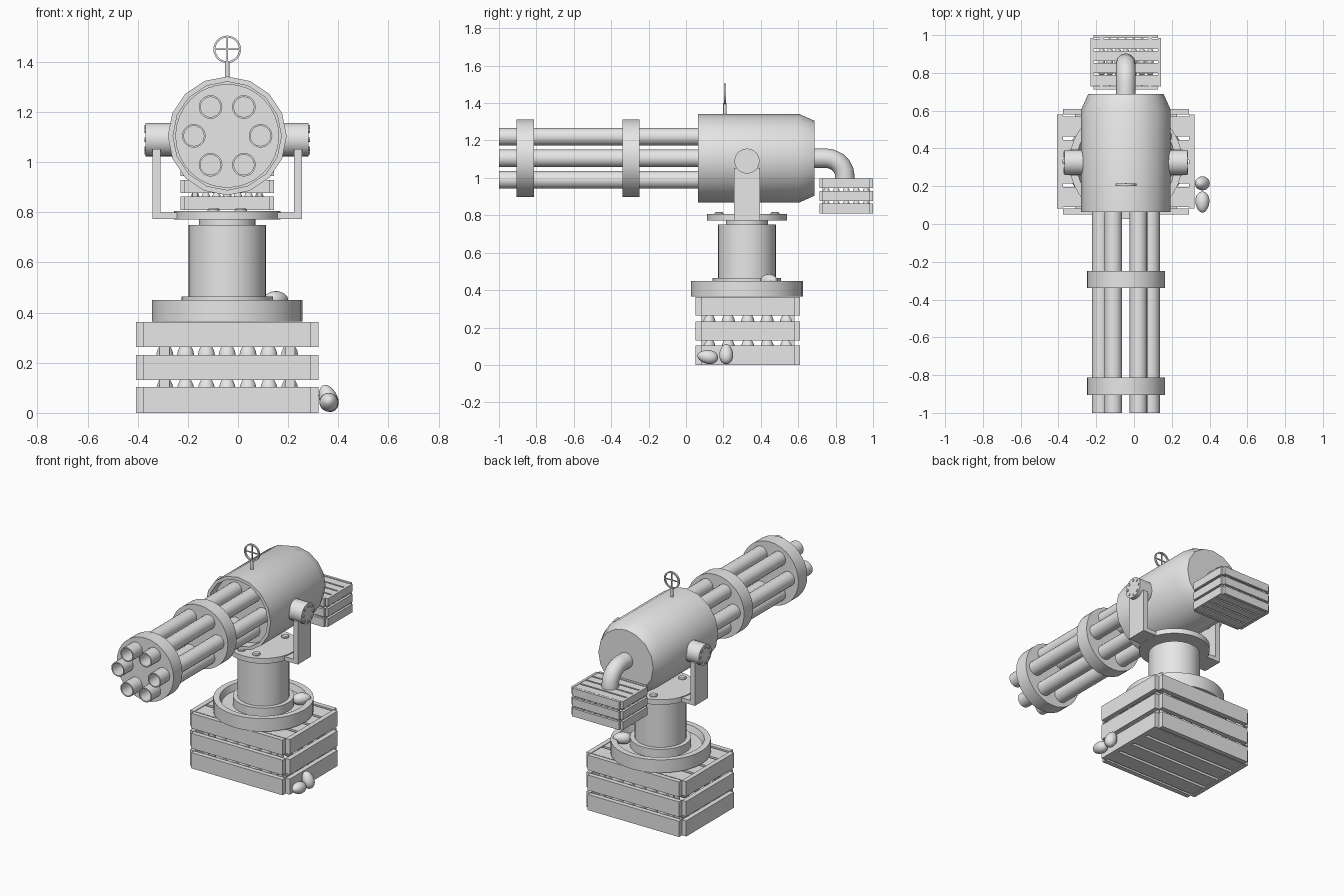
import bpy, bmesh
from math import pi, sin, cos, radians
from mathutils import Matrix, Vector

cube = bpy.data.objects.get("Cube")
if cube:
    bpy.data.objects.remove(cube, do_unlink=True)

grey = bpy.data.materials.new("light_grey")
grey.use_nodes = True
grey.diffuse_color = (0.8, 0.8, 0.8, 1)
grey.node_tree.nodes["Principled BSDF"].inputs["Base Color"].default_value = (0.8, 0.8, 0.8, 1)

CX, CY, AXIS_Z = -0.043, 0.326, 1.105
ALONG_Y = Matrix.Rotation(-pi / 2, 4, 'X')
ALONG_X = Matrix.Rotation(pi / 2, 4, 'Y')


def finish(name, bm, smooth=True, angle=35):
    """Turn a bmesh into a named object with the grey material."""
    bmesh.ops.recalc_face_normals(bm, faces=bm.faces)
    mesh = bpy.data.meshes.new(name)
    bm.to_mesh(mesh)
    bm.free()
    mesh.materials.append(grey)
    ob = bpy.data.objects.new(name, mesh)
    bpy.context.collection.objects.link(ob)
    if smooth:
        bpy.ops.object.select_all(action='DESELECT')
        ob.select_set(True)
        bpy.context.view_layer.objects.active = ob
        bpy.ops.object.shade_smooth_by_angle(angle=radians(angle))
    return ob


def lathe(bm, profile, matrix, sides=32):
    """Spin (radius, height) points about local z; ends are capped."""
    rings = [[bm.verts.new(matrix @ Vector((r * cos(2 * pi * i / sides), r * sin(2 * pi * i / sides), h)))
              for i in range(sides)] for r, h in profile]
    for a, b in zip(rings, rings[1:]):
        for i in range(sides):
            j = (i + 1) % sides
            bm.faces.new((a[i], a[j], b[j], b[i]))
    bm.faces.new(rings[0])
    bm.faces.new(rings[-1])


def turned(name, profile, matrix, sides=32, angle=35):
    bm = bmesh.new()
    lathe(bm, profile, matrix, sides)
    return finish(name, bm, angle=angle)


def box(bm, x0, x1, y0, y1, z0, z1):
    size = Matrix.Diagonal((x1 - x0, y1 - y0, z1 - z0, 1))
    mid = Matrix.Translation(((x0 + x1) / 2, (y0 + y1) / 2, (z0 + z1) / 2))
    bmesh.ops.create_cube(bm, size=1, matrix=mid @ size)


def egg(bm, loc, turn=Matrix(), u=12, v=8):
    """Egg with its blunt end down."""
    new = bmesh.ops.create_uvsphere(bm, u_segments=u, v_segments=v, radius=1)["verts"]
    for p in new:
        taper = 0.037 * (1 - 0.12 * p.co.z)
        p.co = Matrix.Translation(loc) @ turn @ Vector((p.co.x * taper, p.co.y * taper, p.co.z * 0.056))


def crate(name, loc, scale):
    """Slatted crate filled with eggs, standing on loc."""
    place = Matrix.Translation(loc) @ Matrix.Scale(scale, 4)
    hx, hy, t = 0.364, 0.28, 0.031
    bm = bmesh.new()
    for z0, z1 in ((0, 0.103), (0.131, 0.231), (0.263, 0.362)):
        for s in (-1, 1):
            box(bm, t - hx, hx - t, *sorted((s * hy, s * (hy - t))), z0, z1)
            box(bm, *sorted((s * hx, s * (hx - t))), t - hy, hy - t, z0, z1)
    # top and bottom boards
    pitch = 2 * (hy - t) / 4
    for i in range(4):
        y = t - hy + i * pitch
        for z0 in (0.004, 0.333):
            box(bm, t - hx, hx - t, y + 0.01, y + pitch - 0.01, z0, z0 + 0.025)
    # inner posts
    for sx in (-1, 1):
        for sy in (-1, 1):
            box(bm, *sorted((sx * 0.27, sx * 0.23)), *sorted((sy * 0.249, sy * 0.21)), 0.01, 0.35)
    bmesh.ops.transform(bm, matrix=place, verts=bm.verts)
    finish(name, bm, smooth=False)
    # stored eggs
    bm = bmesh.new()
    for z in (0.09, 0.225):
        for i in range(7):
            for j in range(5):
                egg(bm, ((i - 3) * 0.083, (j - 2) * 0.104, z), u=10, v=8)
    bmesh.ops.transform(bm, matrix=place, verts=bm.verts)
    finish(name + "_eggs", bm, angle=60)


crate("base_crate", (CX, 0.33, 0), 1)
crate("rear_crate", (CX, 0.857, 0.81), 0.514)

# Pedestal
stand = Matrix.Translation((CX, CY, 0))
turned("base_ring", [(0.30, 0.365), (0.30, 0.45), (0.262, 0.45), (0.25, 0.41)], stand)
turned("column", [(0.183, 0.40), (0.183, 0.465), (0.155, 0.465), (0.155, 0.75),
                  (0.113, 0.75), (0.113, 0.78)], stand)
turned("turntable", [(0.213, 0.772), (0.213, 0.806)], stand)
bm = bmesh.new()
for sx in (-1, 1):
    for sy in (-1, 1):
        lathe(bm, [(0.024, 0.80), (0.024, 0.812), (0.018, 0.817)],
              Matrix.Translation((CX + sx * 0.054, CY + sy * 0.15, 0)), 12)
finish("turntable_bolts", bm)

# Bracket arms and pivot
bm = bmesh.new()
for s in (-1, 1):
    box(bm, *sorted((CX + s * 0.266, CX + s * 0.299)), CY - 0.069, CY + 0.069, 0.773, 1.053)
    box(bm, *sorted((CX + s * 0.15, CX + s * 0.266)), CY - 0.069, CY + 0.069, 0.773, 0.80)
finish("bracket_arms", bm, smooth=False)
pivot = Matrix.Translation((CX, CY, 1.09)) @ ALONG_X
turned("pivot_pin", [(0.067, -0.325), (0.067, 0.325)], pivot, 24)
bm = bmesh.new()
for s in (-1, 1):
    for i in range(8):
        a = 2 * pi * i / 8
        lathe(bm, [(0.009, s * 0.32), (0.009, s * 0.33)],
              pivot @ Matrix.Translation((0.05 * cos(a), 0.05 * sin(a), 0)), 8)
finish("pivot_bolts", bm)

# Housing with a recessed front
bore = Matrix.Translation((CX, 0, AXIS_Z)) @ ALONG_Y
turned("housing", [(0.216, 0.13), (0.216, 0.063), (0.237, 0.063), (0.237, 0.605), (0.20, 0.688)],
       bore, 16, 28)

# Barrels and their clamps
bm = bmesh.new()
for i in range(6):
    a = 2 * pi * i / 6
    lathe(bm, [(0.04, -0.75), (0.04, -1), (0.047, -1), (0.047, 0.15)],
          bore @ Matrix.Translation((0.133 * cos(a), 0.133 * sin(a), 0)), 20)
finish("barrels", bm)
for name, y in (("front_clamp", -0.905), ("rear_clamp", -0.34)):
    turned(name, [(0.207, y), (0.207, y + 0.092)], bore)

# Feed pipe bending down into the rear crate
path = [Vector((CX, 0.66, AXIS_Z))]
for i in range(6):
    a = pi / 2 * i / 5
    path.append(Vector((CX, 0.75 + 0.1 * sin(a), AXIS_Z - 0.1 + 0.1 * cos(a))))
path.append(Vector((CX, 0.85, 0.96)))
curve = bpy.data.curves.new("feed_pipe", 'CURVE')
curve.dimensions = '3D'
curve.bevel_depth = 0.052
curve.bevel_resolution = 4
curve.use_fill_caps = True
spline = curve.splines.new('POLY')
spline.points.add(len(path) - 1)
for p, co in zip(spline.points, path):
    p.co = (*co, 1)
curve.materials.append(grey)
pipe = bpy.data.objects.new("feed_pipe", curve)
bpy.context.collection.objects.link(pipe)

# Ring sight
SY, SZ, R = 0.208, 1.45, 0.051
sight = Matrix.Translation((CX, SY, SZ)) @ ALONG_Y
turned("sight_post", [(0.009, 1.32), (0.009, 1.40)], Matrix.Translation((CX, SY, 0)), 12)
bm = bmesh.new()
lathe(bm, [(R + 0.004, -0.006), (R + 0.004, 0.006), (R - 0.004, 0.006), (R - 0.004, -0.006),
           (R + 0.004, -0.006)], sight)
caps = [f for f in bm.faces if len(f.verts) > 4]
bmesh.ops.delete(bm, geom=caps, context='FACES_ONLY')
bmesh.ops.remove_doubles(bm, verts=bm.verts, dist=0.0001)
finish("sight_ring", bm)
bm = bmesh.new()
box(bm, CX - R, CX + R, SY - 0.003, SY + 0.003, SZ - 0.003, SZ + 0.003)
box(bm, CX - 0.003, CX + 0.003, SY - 0.003, SY + 0.003, SZ - R, SZ + R)
finish("sight_cross", bm, smooth=False)

# Loose eggs
for name, loc, turn in (
        ("lying_egg", (0.362, 0.116, 0.043), Matrix.Rotation(radians(82), 4, 'X')),
        ("leaning_egg", (0.36, 0.215, 0.058), Matrix.Rotation(radians(-20), 4, 'Y')),
        ("ring_egg", (0.152, 0.445, 0.449),
         Matrix.Rotation(radians(40), 4, 'Z') @ Matrix.Rotation(radians(85), 4, 'Y'))):
    bm = bmesh.new()
    egg(bm, loc, turn, 20, 14)
    finish(name, bm, angle=60)
